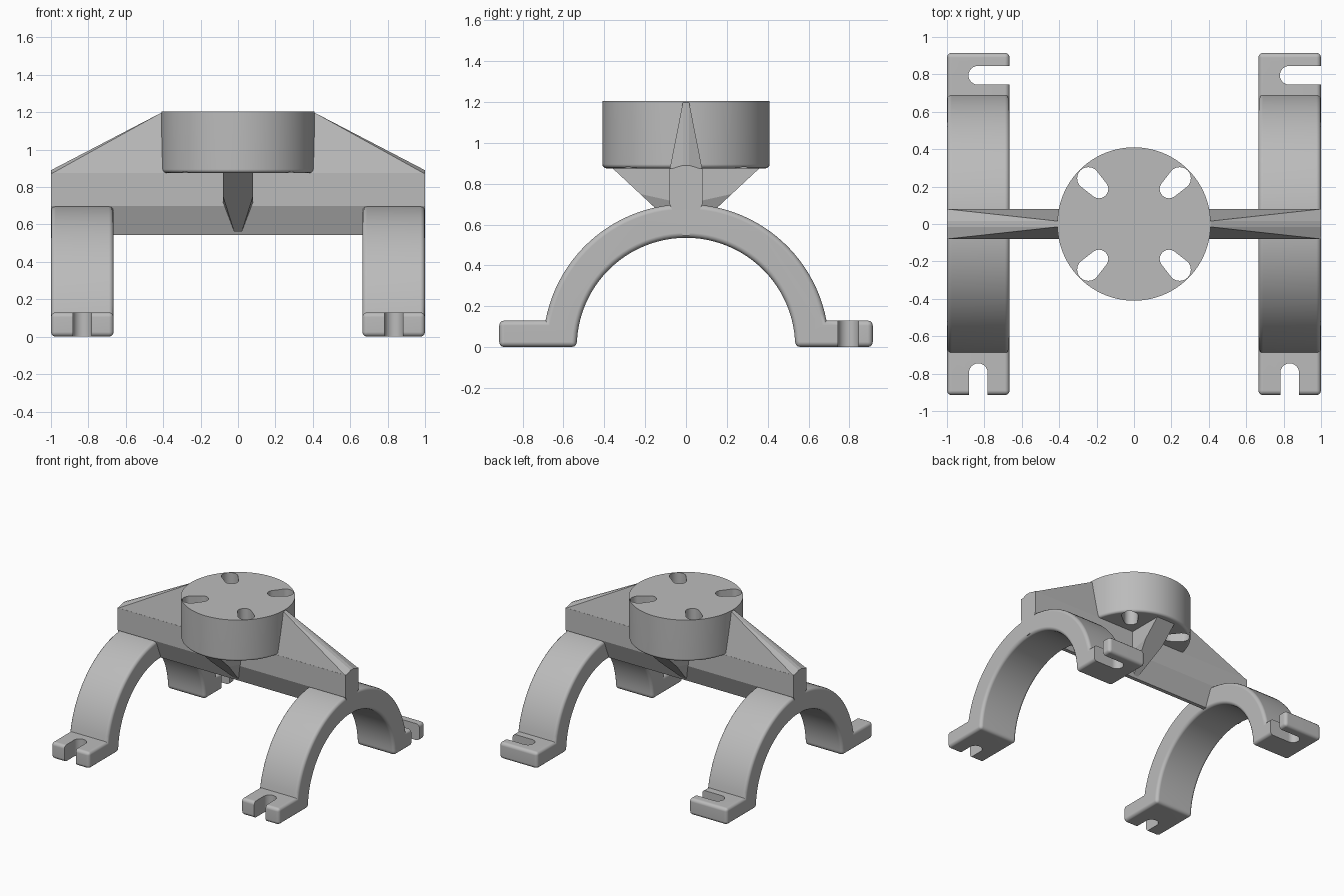
import bpy, bmesh
from math import cos, sin, pi, radians
from mathutils import Vector, Matrix

cube = bpy.data.objects.get("Cube")
if cube:
    bpy.data.objects.remove(cube, do_unlink=True)

grey = bpy.data.materials.new("plain grey")
grey.use_nodes = True
grey.diffuse_color = (0.5, 0.5, 0.5, 1)
grey.node_tree.nodes["Principled BSDF"].inputs["Base Color"].default_value = (0.5, 0.5, 0.5, 1)


def make_object(name, bm):
    bmesh.ops.recalc_face_normals(bm, faces=bm.faces)
    mesh = bpy.data.meshes.new(name)
    bm.to_mesh(mesh)
    bm.free()
    mesh.materials.append(grey)
    obj = bpy.data.objects.new(name, mesh)
    bpy.context.collection.objects.link(obj)
    return obj


def activate(obj):
    bpy.ops.object.select_all(action='DESELECT')
    obj.select_set(True)
    bpy.context.view_layer.objects.active = obj


def prism(points, direction):
    """Closed prism: a flat outline swept along a direction."""
    bm = bmesh.new()
    face = bm.faces.new([bm.verts.new(p) for p in points])
    moved = bmesh.ops.extrude_face_region(bm, geom=[face])["geom"]
    verts = [v for v in moved if isinstance(v, bmesh.types.BMVert)]
    bmesh.ops.translate(bm, verts=verts, vec=direction)
    bmesh.ops.recalc_face_normals(bm, faces=bm.faces)
    return bm


def hull(name, points):
    bm = bmesh.new()
    verts = [bm.verts.new(p) for p in points]
    bmesh.ops.convex_hull(bm, input=verts)
    bmesh.ops.dissolve_limit(bm, angle_limit=0.01, verts=bm.verts, edges=bm.edges)
    return make_object(name, bm)


def round_edges(bm, edges, width, segments=3):
    bmesh.ops.bevel(bm, geom=edges, offset=width, segments=segments,
                    profile=0.5, affect='EDGES')


def arc(radius, start, end, steps, center=(0, 0)):
    return [(center[0] + radius * cos(start + (end - start) * i / steps),
             center[1] + radius * sin(start + (end - start) * i / steps))
            for i in range(steps + 1)]


def slot_cutter(outline, angle, place, z0, z1):
    """Vertical cutter whose outline lies along +x before it is turned."""
    turn = Matrix.Rotation(angle, 3, 'Z')
    points = [turn @ Vector((x, y, 0)) + Vector((place[0], place[1], z0)) for x, y in outline]
    cutter = make_object("slot_cutter", prism(points, (0, 0, z1 - z0)))
    cutter.hide_render = True
    return cutter


def cut_and_shade(obj, cutters):
    activate(obj)
    for cutter in cutters:
        mod = obj.modifiers.new("cut", 'BOOLEAN')
        mod.operation = 'DIFFERENCE'
        mod.solver = 'EXACT'
        mod.object = cutter
        bpy.ops.object.modifier_apply(modifier=mod.name)
        bpy.data.objects.remove(cutter, do_unlink=True)
    activate(obj)
    bpy.ops.object.shade_smooth_by_angle(angle=radians(35))
    weighted = obj.modifiers.new("even shading", 'WEIGHTED_NORMAL')
    weighted.keep_sharp = True


# Saddle arches with feet
R_OUT, R_IN, FOOT_Z, FOOT_Y, WIDTH = 0.70, 0.535, 0.13, 0.915, 0.335
lift = 0.187
profile = [(FOOT_Y, 0), (FOOT_Y, FOOT_Z)] + arc(R_OUT, lift, pi - lift, 48)
profile += [(-FOOT_Y, FOOT_Z), (-FOOT_Y, 0)] + arc(R_IN, pi, 0, 48)
open_slot = arc(0.05, pi / 2, 3 * pi / 2, 12) + [(0.4, -0.05), (0.4, 0.05)]

for side, x0 in (("right", -1.0), ("left", 1.0 - WIDTH)):
    bm = prism([(x0, y, z) for y, z in profile], (WIDTH, 0, 0))
    sharp = [e for e in bm.edges if e.is_convex and e.calc_face_angle(0) > radians(40)]
    round_edges(bm, sharp, 0.025)
    arch = make_object(side + "_arch", bm)
    mid = x0 + WIDTH / 2
    cut_and_shade(arch, [
        slot_cutter(open_slot, -pi / 2, (mid, -0.795), -0.1, 0.3),
        slot_cutter(open_slot, 0, (x0 + 0.165, 0.795), -0.1, 0.3)])

# Cross beam with a tapered underside
HALF, THIN = 0.08, 0.015
section = [(HALF, 0.875), (HALF, 0.70), (THIN, 0.545),
           (-THIN, 0.545), (-HALF, 0.70), (-HALF, 0.875)]
make_object("cross_beam", prism([(-1, y, z) for y, z in section], (2, 0, 0)))

# Sloping ribs on top of the beam
for side, s in (("right", -1), ("left", 1)):
    hull(side + "_rib", [(s * x, f * y, z) for f in (-1, 1)
                         for x, y, z in ((0.3, HALF, 0.87), (0.3, THIN, 1.2), (0.405, THIN, 1.2),
                                         (1, HALF, 0.87), (1, THIN, 0.89))])

# Gusset under the disc, front to back
hull("gusset", [(a * x, b * y, z) for a in (-1, 1) for b in (-1, 1)
                for x, y, z in ((HALF, 0.37, 0.885), (HALF, 0.225, 0.75),
                                (HALF, 0, 0.70), (THIN, 0.005, 0.545))])

# Mounting disc with four slanted slots
bm = prism([(x, y, 0.875) for x, y in arc(0.41, 0, 2 * pi, 96)[:-1]], (0, 0, 0.33))
rim = [e for e in bm.edges if all(v.co.z < 0.9 for v in e.verts)]
round_edges(bm, rim, 0.02)
disc = make_object("mounting_disc", bm)
teardrop = arc(0.06, -pi / 2, pi / 2, 12, (0.345, 0)) + arc(0.05, pi / 2, 3 * pi / 2, 12, (0.265, 0))
cut_and_shade(disc, [slot_cutter(teardrop, pi / 4 + k * pi / 2, (0, 0), 0.7, 1.4)
                     for k in range(4)])
